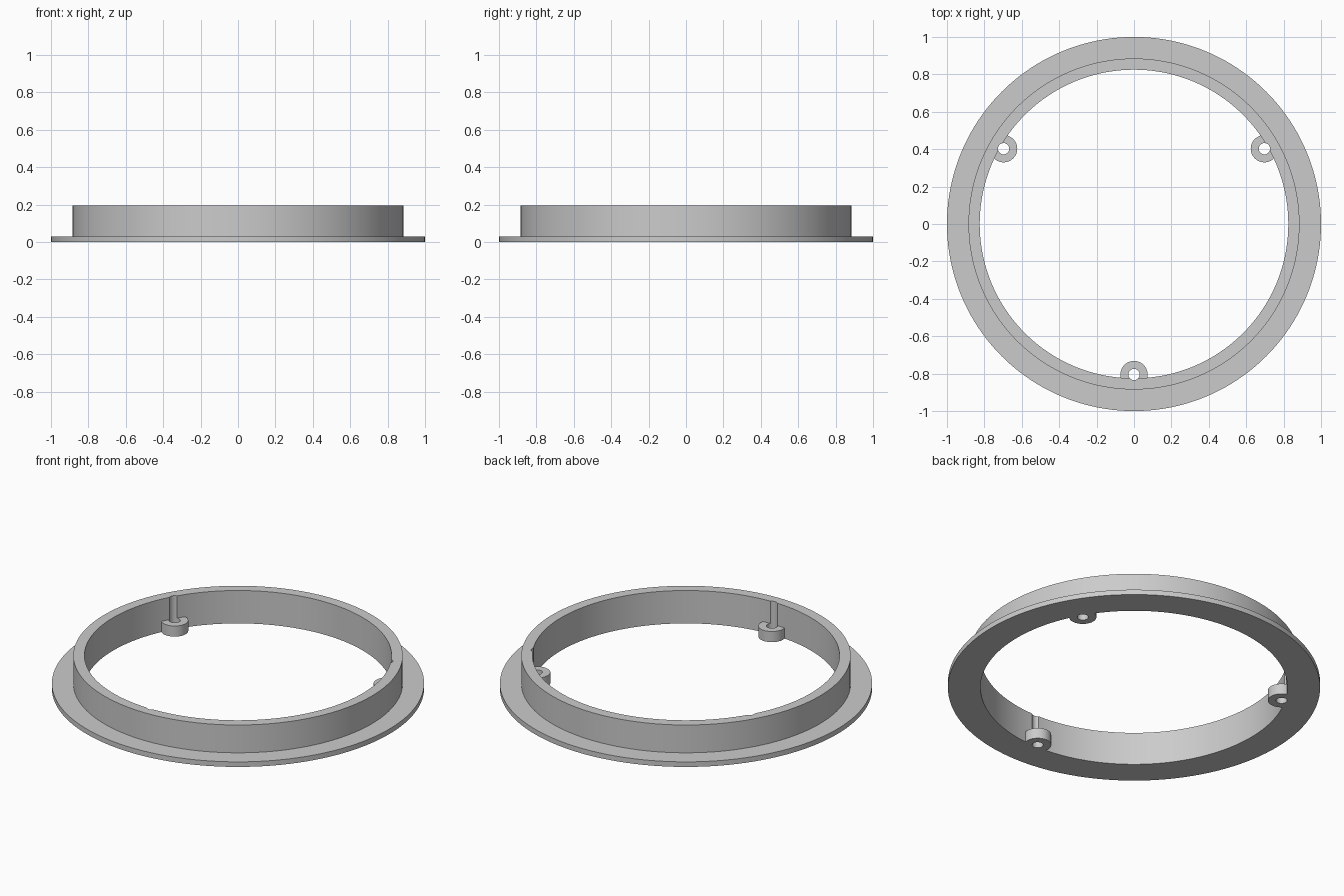
import bpy, bmesh, math
from mathutils import Matrix

if "Cube" in bpy.data.objects:
    bpy.data.objects.remove(bpy.data.objects["Cube"])

FLANGE_R, WALL_R, INNER_R = 1.0, 0.885, 0.825
FLANGE_H, WALL_H, BOSS_H = 0.03, 0.195, 0.063
BOSS_R, HOLE_R, BOSS_DIST = 0.073, 0.03, 0.805

grey = bpy.data.materials.new("plain grey")
grey.use_nodes = True
colour = (0.6, 0.6, 0.6, 1)
grey.diffuse_color = colour
grey.node_tree.nodes["Principled BSDF"].inputs["Base Color"].default_value = colour


def add_object(name, bm):
    bmesh.ops.recalc_face_normals(bm, faces=bm.faces)
    mesh = bpy.data.meshes.new(name)
    bm.to_mesh(mesh)
    bm.free()
    mesh.materials.append(grey)
    obj = bpy.data.objects.new(name, mesh)
    bpy.context.collection.objects.link(obj)
    return obj


def lathe(name, profile, steps):
    """Revolve a closed (radius, height) profile about the z axis."""
    bm = bmesh.new()
    rings = []
    for i in range(steps):
        a = math.tau * i / steps
        rings.append([bm.verts.new((r * math.cos(a), r * math.sin(a), z)) for r, z in profile])
    n = len(profile)
    for i in range(steps):
        a, b = rings[i], rings[(i + 1) % steps]
        for j in range(n):
            k = (j + 1) % n
            bm.faces.new((a[j], b[j], b[k], a[k]))
    return add_object(name, bm)


def pegs(name, radius, bottom, top):
    """Three upright cylinders spaced evenly around the ring."""
    bm = bmesh.new()
    for i in range(3):
        a = -math.pi / 2 + math.tau * i / 3
        place = Matrix.Translation((BOSS_DIST * math.cos(a), BOSS_DIST * math.sin(a), (bottom + top) / 2))
        bmesh.ops.create_cone(bm, cap_ends=True, segments=40, radius1=radius, radius2=radius,
                              depth=top - bottom, matrix=place)
    return add_object(name, bm)


def combine(target, tool, operation):
    mod = target.modifiers.new(operation.lower(), "BOOLEAN")
    mod.object, mod.operation, mod.solver = tool, operation, "EXACT"
    bpy.ops.object.modifier_apply(modifier=mod.name)
    bpy.data.objects.remove(tool)


# Flanged ring
ring = lathe("flanged_ring", [(INNER_R, 0), (FLANGE_R, 0), (FLANGE_R, FLANGE_H),
                              (WALL_R, FLANGE_H), (WALL_R, WALL_H), (INNER_R, WALL_H)], 160)
bpy.context.view_layer.objects.active = ring
ring.select_set(True)

# Screw bosses on the inner wall, then screw holes that also groove the wall
combine(ring, pegs("screw_bosses", BOSS_R, 0, BOSS_H), "UNION")
combine(ring, pegs("screw_holes", HOLE_R, -0.1, WALL_H + 0.1), "DIFFERENCE")

bpy.ops.object.shade_smooth_by_angle(angle=math.radians(30))
